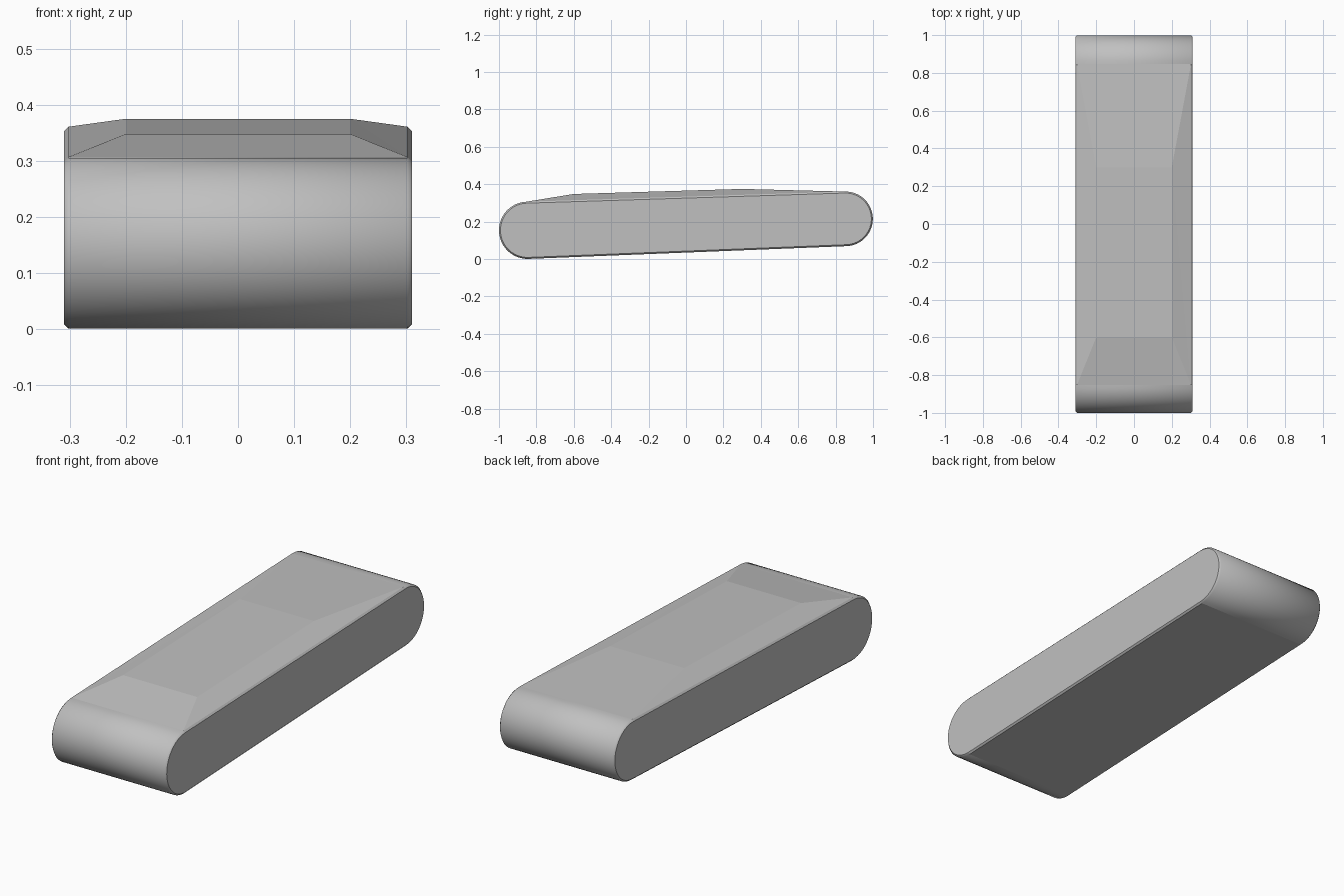
import bpy, bmesh
from math import sin, cos, radians

cube = bpy.data.objects.get("Cube")
if cube:
    bpy.data.objects.remove(cube, do_unlink=True)

SEGS = 24
HALF_WIDTH, CHAMFER = 0.31, 0.008
TILT = 1.95  # degrees, nose down


def profile(inset):
    """Tilted capsule outline: front arc from top to bottom, then back arc from bottom to top."""
    points = []
    for cy, cz, r, start in ((-0.847, 0.154, 0.153, 90), (0.853, 0.215, 0.146, 270)):
        for i in range(SEGS + 1):
            a = radians(start + TILT + 180 * i / SEGS)
            points.append((cy + (r - inset) * cos(a), cz + (r - inset) * sin(a)))
    return points


bm = bmesh.new()

# Side outlines, with a narrow chamfer at each side
rings = []
for x, inset in ((-HALF_WIDTH, CHAMFER), (CHAMFER - HALF_WIDTH, 0),
                 (HALF_WIDTH - CHAMFER, 0), (HALF_WIDTH, CHAMFER)):
    rings.append([bm.verts.new((x, y, z)) for y, z in profile(inset)])
count = len(rings[0])

# Rounded ends, underside and chamfers; the top opening is left for the raised panel
for k in range(3):
    a, b = rings[k], rings[k + 1]
    for i in range(count):
        j = (i + 1) % count
        if k == 1 and j == 0:
            continue
        face = bm.faces.new((a[i], a[j], b[j], b[i]))
        face.smooth = i != SEGS and j != 0
bm.faces.new(rings[0])
bm.faces.new(rings[3])

# Raised top panel with sloping borders
left, right = rings[2], rings[1]
outer = [right[0], left[0], left[-1], right[-1]]
inner = [bm.verts.new(p) for p in ((-0.2, -0.6, 0.348), (0.2, -0.6, 0.348),
                                   (0.2, 0.3, 0.375), (-0.2, 0.3, 0.375))]
bm.faces.new(inner)
for i in (0, 2):
    j = (i + 1) % 4
    bm.faces.new((outer[i], outer[j], inner[j], inner[i]))
for front, back in ((0, 3), (1, 2)):
    bm.faces.new((outer[front], inner[front], inner[back]))
    bm.faces.new((outer[front], inner[back], outer[back]))

bmesh.ops.recalc_face_normals(bm, faces=bm.faces)
mesh = bpy.data.meshes.new("rounded_bar")
bm.to_mesh(mesh)
bm.free()

# Plain grey finish
grey = bpy.data.materials.new("grey")
grey.use_nodes = True
colour = (0.53, 0.53, 0.53, 1)
grey.diffuse_color = colour
grey.node_tree.nodes["Principled BSDF"].inputs["Base Color"].default_value = colour
mesh.materials.append(grey)

bar = bpy.data.objects.new("rounded_bar", mesh)
bpy.context.scene.collection.objects.link(bar)
